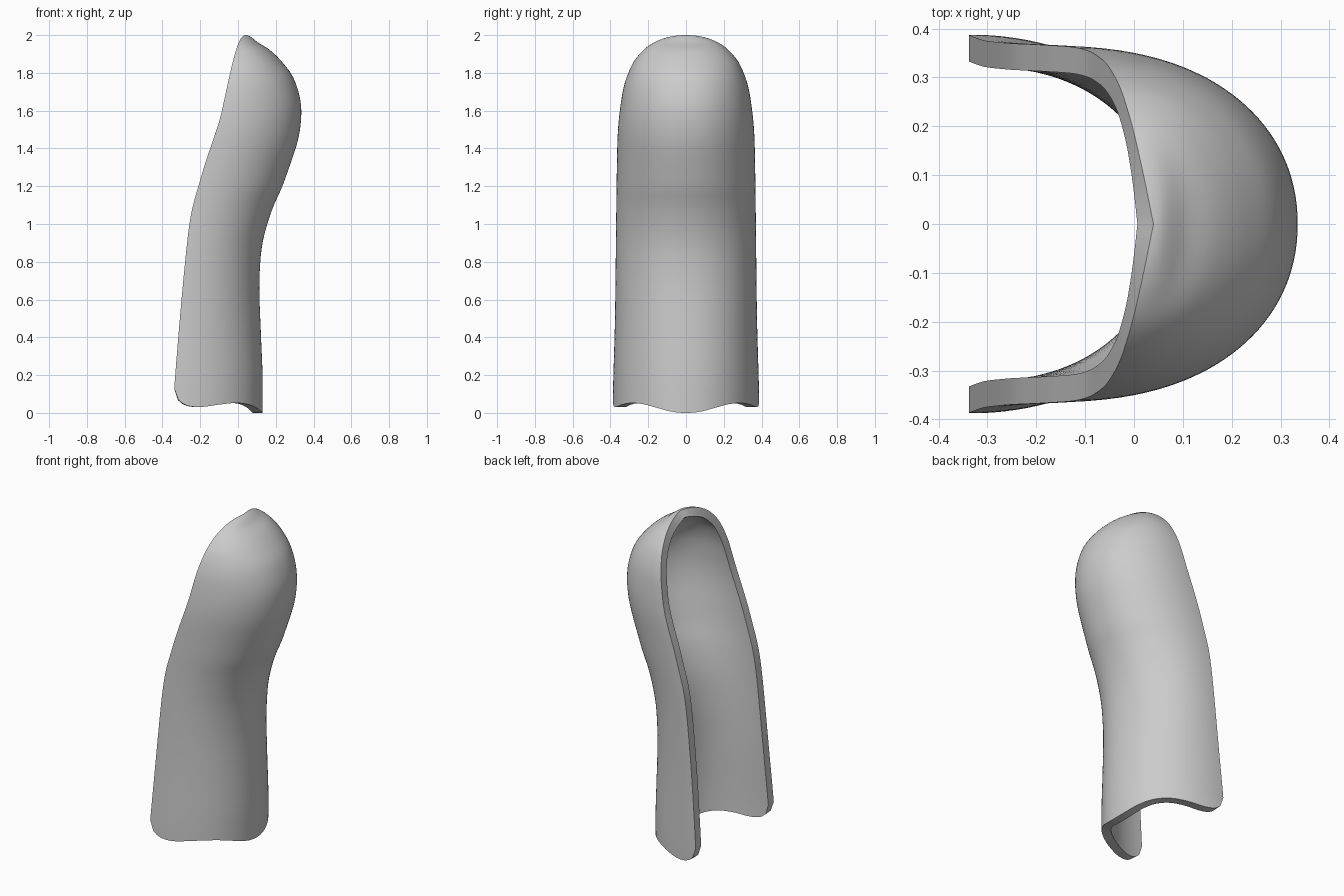
import bpy, bmesh, math
from mathutils import Vector

cube = bpy.data.objects.get("Cube")
if cube:
    bpy.data.objects.remove(cube)

TOP, WALL, ROWS, COLS = 2.0, 0.054, 72, 64
BLEND = 0.45  # height below which rows bend to follow the wavy hem

# Profiles as (height, value): spine line, open rim line, half width
SPINE = [(2, .04), (1.965, .1), (1.92, .17), (1.85, .24), (1.78, .29), (1.68, .325),
         (1.6, .335), (1.5, .328), (1.4, .305), (1.2, .235), (1.1, .19), (1, .155),
         (.9, .13), (.8, .118), (.65, .113), (.4, .122), (.2, .13), (0, .13)]
RIM = [(2, .04), (1.6, -.085), (1.25, -.195), (1.1, -.238), (1, -.257), (.8, -.28),
       (.1, -.34), (0, -.347)]
WIDTH = [(2, 0), (1.99, .092), (1.95, .188), (1.9, .245), (1.85, .282), (1.75, .323),
         (1.66, .342), (1.5, .36), (1.3, .366), (1, .37), (.5, .376), (.1, .387), (0, .388)]
# Hem height along the depth
HEM = [(-.345, .13), (-.335, .09), (-.31, .06), (-.27, .038), (-.2, .031), (-.1, .044),
       (-.02, .052), (.05, .046), (.1, .025), (.13, 0)]


def smooth(points, u):
    """Cubic interpolation through points sorted by their first value."""
    u = min(max(u, points[0][0]), points[-1][0])
    i = 0
    while i < len(points) - 2 and u > points[i + 1][0]:
        i += 1

    def slope(k):
        a, b = points[max(k - 1, 0)], points[min(k + 1, len(points) - 1)]
        return (b[1] - a[1]) / (b[0] - a[0])

    (x0, y0), (x1, y1) = points[i], points[i + 1]
    h = x1 - x0
    t = (u - x0) / h
    return ((1 + 2 * t) * (1 - t) ** 2 * y0 + t * (1 - t) ** 2 * h * slope(i)
            + t * t * (3 - 2 * t) * y1 + t * t * (t - 1) * h * slope(i + 1))


def by_root(points):
    return [(math.sqrt(TOP - z), v) for z, v in points]


spine, rim, width = by_root(SPINE), by_root(RIM), by_root(WIDTH)


def rim_x(z):
    return smooth(rim, math.sqrt(max(TOP - z, 0)))


def outer_point(row, col):
    s = math.sqrt(TOP) * row / ROWS
    z = TOP - s * s
    angle = math.pi * (col / COLS - 0.5)
    across = math.copysign(abs(math.sin(angle)) ** 0.95, angle)
    along = abs(math.cos(angle)) ** 0.95
    if z < BLEND:
        x = smooth(rim, s) + (smooth(spine, s) - smooth(rim, s)) * along
        hem = smooth(HEM, x)
        z = hem + z * (BLEND - hem) / BLEND
        s = math.sqrt(TOP - z)
    back = smooth(rim, s)
    return Vector((back + (smooth(spine, s) - back) * along, smooth(width, s) * across, z))


# Outer skin, lofted from the tip down to the hem
bm = bmesh.new()
tip = bm.verts.new(outer_point(0, 0))
grid = [[tip] * (COLS + 1)]
for r in range(1, ROWS + 1):
    grid.append([bm.verts.new(outer_point(r, c)) for c in range(COLS + 1)])
for r in range(ROWS):
    for c in range(COLS):
        corners = [grid[r][c], grid[r + 1][c], grid[r + 1][c + 1], grid[r][c + 1]]
        bm.faces.new(list(dict.fromkeys(corners)))
bm.normal_update()
skin_faces = list(bm.faces)
rim_verts = {tip} | {row[k] for row in grid for k in (0, COLS)}

# Inner skin, offset by the wall and kept flush with the open rim
inner = {}
for v in list(bm.verts):
    n = v.normal.copy()
    if v in rim_verts:
        z = v.co.z
        tangent = Vector((rim_x(z) - rim_x(z - 0.02), 0, 0.02)).normalized()
        n = Vector((0, n.y, 0)) + tangent * n.dot(tangent)
        n.normalize()
    co = v.co - n * WALL
    co.x = max(co.x, rim_x(co.z))
    inner[v] = bm.verts.new(co)
edges = [e for e in bm.edges if e.is_boundary]
for f in skin_faces:
    bm.faces.new([inner[v] for v in reversed(f.verts)])

# Wall faces around the rim and the hem
for e in edges:
    a, b = e.verts
    bm.faces.new([a, b, inner[b], inner[a]])
bmesh.ops.recalc_face_normals(bm, faces=bm.faces[:])

mesh = bpy.data.meshes.new("curved_shell")
bm.to_mesh(mesh)
bm.free()
shell = bpy.data.objects.new("curved_shell", mesh)
bpy.context.collection.objects.link(shell)

# Single grey finish
grey = bpy.data.materials.new("plain_grey")
grey.use_nodes = True
colour = (0.6, 0.6, 0.6, 1)
grey.diffuse_color = colour
grey.node_tree.nodes["Principled BSDF"].inputs["Base Color"].default_value = colour
mesh.materials.append(grey)

bpy.ops.object.select_all(action="DESELECT")
shell.select_set(True)
bpy.context.view_layer.objects.active = shell
bpy.ops.object.shade_smooth_by_angle(angle=math.radians(35))
